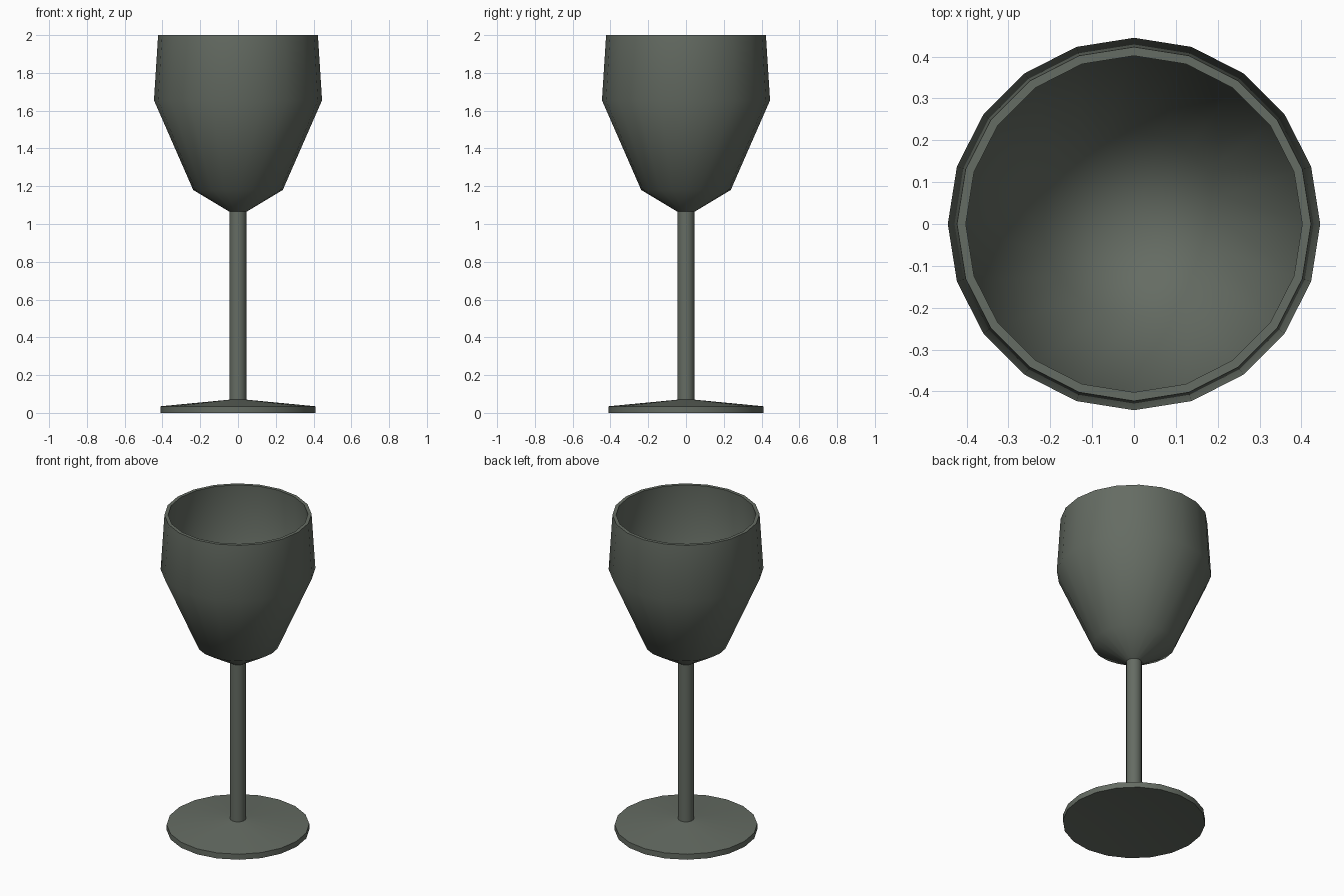
import bpy, bmesh
from math import cos, sin, tau, radians

if "Cube" in bpy.data.objects:
    bpy.data.objects.remove(bpy.data.objects["Cube"])

SIDES = 20

glass = bpy.data.materials.new("smoky_green_grey")
glass.diffuse_color = (0.13, 0.15, 0.125, 1)
glass.use_nodes = True
glass.node_tree.nodes["Principled BSDF"].inputs["Base Color"].default_value = glass.diffuse_color


def lathe(name, profile):
    """Revolve (radius, z) points around z; zero radius becomes a pole."""
    bm = bmesh.new()
    rings = []
    for r, z in profile:
        if r == 0:
            rings.append([bm.verts.new((0, 0, z))] * SIDES)
        else:
            rings.append([bm.verts.new((r * cos(tau * i / SIDES), r * sin(tau * i / SIDES), z))
                          for i in range(SIDES)])
    for a, b in zip(rings, rings[1:]):
        for i in range(SIDES):
            j = (i + 1) % SIDES
            bm.faces.new(dict.fromkeys((a[i], a[j], b[j], b[i])))
    bmesh.ops.recalc_face_normals(bm, faces=bm.faces)
    mesh = bpy.data.meshes.new(name)
    bm.to_mesh(mesh)
    bm.free()
    mesh.materials.append(glass)
    obj = bpy.data.objects.new(name, mesh)
    bpy.context.collection.objects.link(obj)
    bpy.context.view_layer.objects.active = obj
    obj.select_set(True)
    bpy.ops.object.shade_smooth_by_angle(angle=radians(40))
    return obj


# One continuous wall: hollow foot, stem, outer bowl, rim, inner bowl
lathe("wine_glass", [
    (0, 0.04), (0.41, 0.0),                     # recessed underside
    (0.41, 0.035), (0.045, 0.07),               # foot edge and top
    (0.045, 1.065),                             # stem
    (0.237, 1.18), (0.445, 1.655), (0.423, 2),  # outer bowl
    (0.402, 2),                                 # rim
    (0.423, 1.657), (0.22, 1.194), (0, 1.065),  # inner bowl
])
